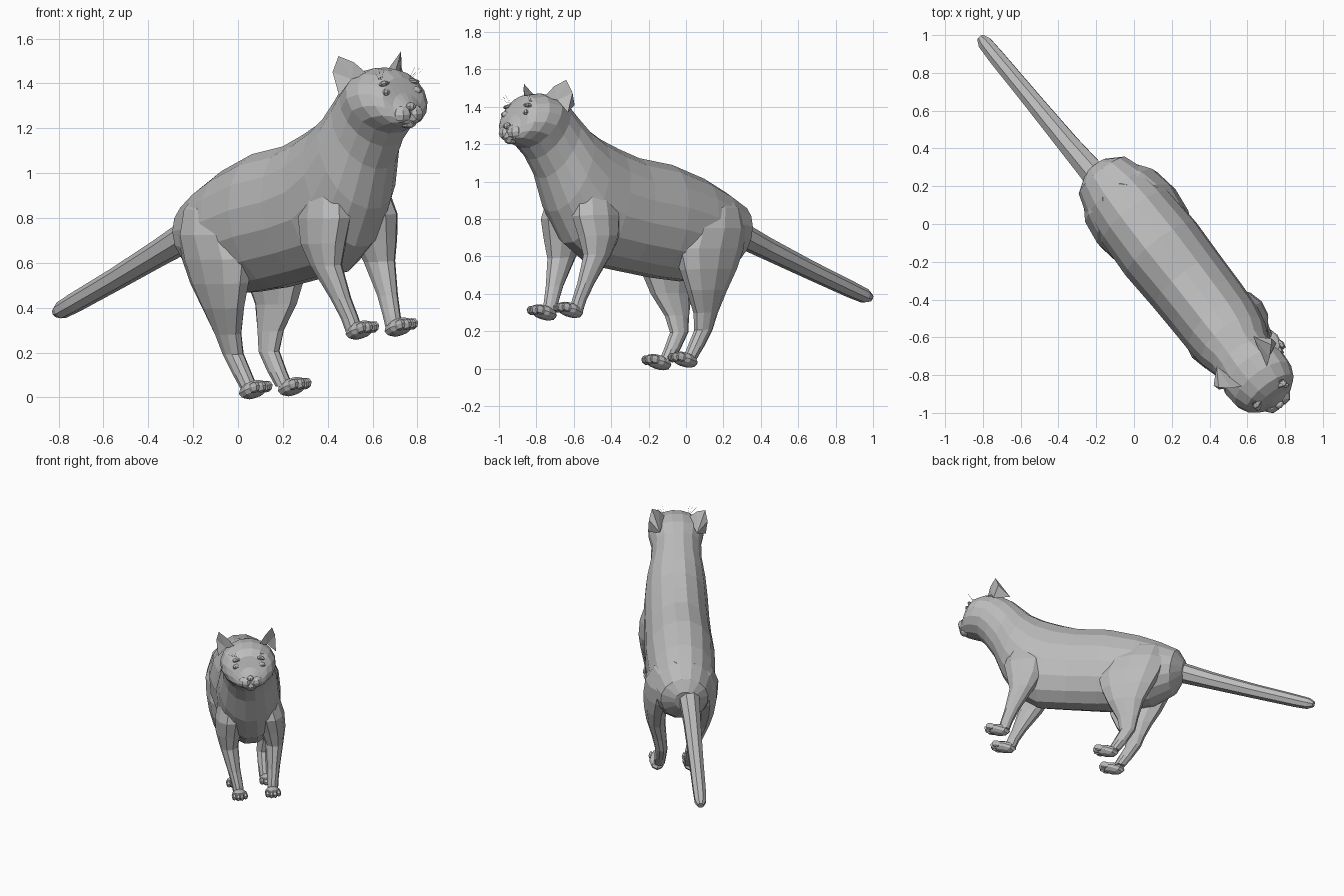
import bpy, bmesh, math
from mathutils import Matrix, Vector

if "Cube" in bpy.data.objects:
    bpy.data.objects.remove(bpy.data.objects["Cube"])

# One plain grey for the whole animal
grey = bpy.data.materials.new("grey")
grey.use_nodes = True
colour = (0.5, 0.5, 0.5, 1)
grey.diffuse_color = colour
grey.node_tree.nodes["Principled BSDF"].inputs["Base Color"].default_value = colour

# Parts are made facing local +x, with y to the left, then turned and rolled together
PLACE = (Matrix.Rotation(math.radians(-51), 4, "Z")
         @ Matrix.Translation((0, 0.075, 0))
         @ Matrix.Rotation(0.06, 4, "X"))


def finish(name, bm):
    bmesh.ops.recalc_face_normals(bm, faces=bm.faces[:])
    mesh = bpy.data.meshes.new(name)
    bm.to_mesh(mesh)
    bm.free()
    mesh.materials.append(grey)
    obj = bpy.data.objects.new(name, mesh)
    obj.matrix_world = PLACE
    bpy.context.collection.objects.link(obj)


def loft(name, rings):
    """Skin closed rings of points and cap both ends."""
    bm = bmesh.new()
    loops = [[bm.verts.new(p) for p in ring] for ring in rings]
    n = len(loops[0])
    for a, b in zip(loops, loops[1:]):
        for i in range(n):
            j = (i + 1) % n
            bm.faces.new((a[i], a[j], b[j], b[i]))
    bm.faces.new(loops[0])
    bm.faces.new(loops[-1])
    finish(name, bm)


def oval(centre, u, v, n):
    c, u, v = Vector(centre), Vector(u), Vector(v)
    turns = [math.tau * (i + 0.5) / n for i in range(n)]
    return [c + u * math.cos(t) + v * math.sin(t) for t in turns]


def blob(name, centre, size, pitch=0, yaw=0, seg=8, rows=6):
    bm = bmesh.new()
    m = (Matrix.Translation(centre) @ Matrix.Rotation(yaw, 4, "Z")
         @ Matrix.Rotation(-pitch, 4, "Y") @ Matrix.Diagonal((*size, 1)))
    bmesh.ops.create_uvsphere(bm, u_segments=seg, v_segments=rows, radius=1, matrix=m)
    finish(name, bm)


# Trunk, neck and head: top x, top z, bottom x, bottom z, half width
trunk = [
    (-.375, .80, -.35, .66, .07), (-.335, .88, -.27, .56, .16),
    (-.22, .95, -.12, .49, .205), (-.08, 1.02, .05, .465, .225),
    (.14, 1.095, .25, .485, .235), (.36, 1.13, .47, .52, .225),
    (.50, 1.18, .68, .555, .22), (.62, 1.23, .84, .67, .215),
    (.72, 1.29, .935, .84, .20), (.79, 1.36, 1.0, 1.02, .172),
    (.85, 1.42, 1.06, 1.12, .168), (.93, 1.46, 1.11, 1.18, .188),
    (1.02, 1.475, 1.165, 1.20, .182), (1.10, 1.465, 1.2, 1.21, .155),
    (1.15, 1.43, 1.215, 1.215, .118), (1.178, 1.36, 1.23, 1.218, .08),
    (1.22, 1.31, 1.24, 1.235, .04)]
rings = []
for tx, tz, bx, bz, w in trunk:
    top, low = Vector((tx, 0, tz)), Vector((bx, 0, bz))
    rings.append(oval((top + low) / 2, (top - low) / 2, (0, w, 0), 16))
loft("body_and_head", rings)

# Tail, straight and tapering to a blunt tip
tail = [(-.26, -.02, .76, .085), (-.36, -.03, .725, .07), (-.55, -.04, .65, .06),
        (-.85, -.05, .535, .051), (-1.15, -.06, .425, .045),
        (-1.24, -.062, .393, .04), (-1.278, -.062, .382, .022)]
loft("tail", [oval((x, y, z), (-.35 * r, 0, .94 * r), (0, r, 0), 8)
              for x, y, z, r in tail])

# Leg rings: x, y, z, half length, half width
front_leg = [(.72, .07, 1.02, .08, .06), (.735, .11, .92, .13, .095),
             (.745, .133, .81, .15, .10), (.745, .147, .70, .125, .088),
             (.765, .153, .6, .085, .062), (.835, .134, .45, .052, .043),
             (.875, .12, .36, .043, .038), (.895, .115, .30, .04, .036)]
hind_leg = [(-.12, .04, .94, .10, .06), (-.09, .10, .85, .17, .10),
            (-.045, .138, .74, .215, .108), (-.005, .152, .63, .225, .098),
            (.012, .160, .52, .185, .08), (.02, .152, .41, .13, .064),
            (.01, .122, .29, .075, .049), (.015, .103, .2, .055, .042),
            (.07, .1, .11, .05, .039), (.115, .1, .045, .042, .037)]

for side, label in ((1, "left"), (-1, "right")):
    for kind, leg, px, pz in (("front", front_leg, .935, .308),
                              ("hind", hind_leg, .160, .042)):
        loft(f"{label}_{kind}_leg",
             [oval((x, side * y, z), (a, 0, 0), (0, b, 0), 10) for x, y, z, a, b in leg])
        # Paw with a row of toes
        blob(f"{label}_{kind}_paw", (px, side * .112, pz), (.088, .053, .038), .28)
        for i in range(4):
            k = i - 1.5
            blob(f"{label}_{kind}_toe_{i + 1}",
                 (px + .068 - .008 * k * k, side * .112 + .025 * k, pz + .012),
                 (.034, .017, .026), .28, 0, 6, 4)

    # Hollow pointed ear
    bm = bmesh.new()
    pts = [(.955, .18, 1.536), (1.03, .08, 1.45), (.99, .14, 1.43),
           (.965, .195, 1.36), (.86, .125, 1.405), (1.0, .13, 1.505), (.93, .198, 1.465)]
    tip, inner, hollow, outer, back, rim_in, rim_out = [
        bm.verts.new((x, side * y, z)) for x, y, z in pts]
    for face in ((tip, rim_in, hollow), (rim_in, inner, hollow), (tip, hollow, rim_out),
                 (rim_out, hollow, outer), (tip, rim_out, back), (rim_out, outer, back),
                 (tip, back, rim_in), (rim_in, back, inner), (inner, back, outer, hollow)):
        bm.faces.new(face)
    finish(f"{label}_ear", bm)

    # Eye, brow and whisker pad
    blob(f"{label}_eye", (1.16, side * .08, 1.367), (.016, .036, .018), 0, -side * .6)
    blob(f"{label}_brow", (1.14, side * .074, 1.405), (.024, .042, .014), .3, -side * .6)
    blob(f"{label}_whisker_pad", (1.2, side * .034, 1.265), (.048, .048, .042), 0, -side * .3)

    # Fine brow whiskers
    for i in range(3):
        root = Vector((1.13, side * (.08 + .008 * i), 1.425))
        end = root + Vector((.03, side * (.01 + .016 * i), .045 - .006 * i))
        loft(f"{label}_whisker_{i + 1}",
             [oval(p, (.0006, 0, 0), (0, .0006, 0), 4) for p in (root, end)])

# Nose and chin
blob("nose", (1.228, 0, 1.3), (.02, .024, .018))
blob("chin", (1.205, 0, 1.226), (.034, .04, .024))
